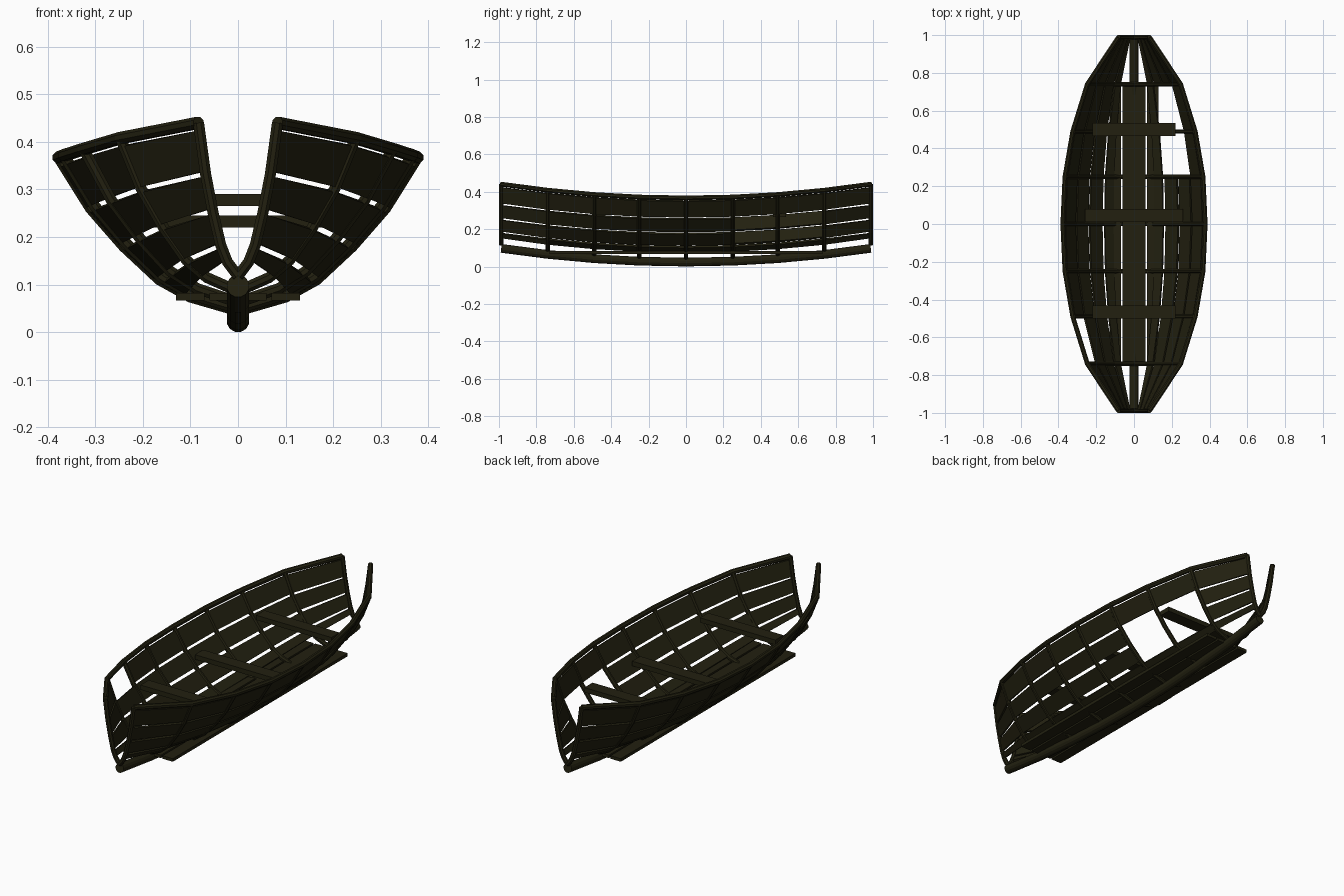
import bpy, bmesh, math
from mathutils import Vector

if "Cube" in bpy.data.objects:
    bpy.data.objects.remove(bpy.data.objects["Cube"], do_unlink=True)

wood = bpy.data.materials.new("dark_olive_wood")
wood.use_nodes = True
COLOUR = (0.016, 0.0145, 0.005, 1)
wood.diffuse_color = COLOUR
wood.node_tree.nodes["Principled BSDF"].inputs["Base Color"].default_value = COLOUR

# Hull stations along y, with the beam at each as a share of the midship beam
STATIONS = [-0.988, -0.74, -0.49, -0.25, 0, 0.25, 0.49, 0.74, 0.988]
BEAM = [0.22, 0.655, 0.86, 0.97, 1, 0.97, 0.86, 0.655, 0.22]
# Midship section, from keel to gunwale (x, z)
SECTION = [(0, 0.045), (0.1, 0.074), (0.165, 0.11), (0.24, 0.18), (0.31, 0.26), (0.377, 0.367)]
# Bottom and top height of each strake at midship, from the gunwale down
STRAKES = [(0.265, 0.351), (0.187, 0.255), (0.115, 0.176), (0.08, 0.105)]


def section_x(z):
    for (x0, z0), (x1, z1) in zip(SECTION, SECTION[1:]):
        if z <= z1:
            return x0 + (x1 - x0) * (z - z0) / (z1 - z0)
    return SECTION[-1][0]


def hull_point(i, side, z):
    y = STATIONS[i]
    return Vector((side * section_x(z) * BEAM[i], y, z + 0.075 * y * y))


def loft(name, rings):
    """Skin a row of matching rings and cap both ends."""
    bm = bmesh.new()
    rows = [[bm.verts.new(p) for p in ring] for ring in rings]
    n = len(rows[0])
    for a, b in zip(rows, rows[1:]):
        for k in range(n):
            bm.faces.new((a[k], a[(k + 1) % n], b[(k + 1) % n], b[k]))
    bm.faces.new(rows[0])
    bm.faces.new(rows[-1])
    bmesh.ops.recalc_face_normals(bm, faces=bm.faces)
    mesh = bpy.data.meshes.new(name)
    bm.to_mesh(mesh)
    bm.free()
    mesh.materials.append(wood)
    obj = bpy.data.objects.new(name, mesh)
    bpy.context.collection.objects.link(obj)


def rod(name, path, radius, along, sides=8):
    """Sweep a polygon along a path; the rings stay square to the path."""
    rings = []
    for i, p in enumerate(path):
        t = (path[min(i + 1, len(path) - 1)] - path[max(i - 1, 0)]).normalized()
        u = along.cross(t).normalized()
        v = t.cross(u)
        angles = [2 * math.pi * (k + 0.5) / sides for k in range(sides)]
        rings.append([p + radius * (u * math.cos(a) + v * math.sin(a)) for a in angles])
    loft(name, rings)


def board(name, centre, size):
    cx, cy, cz = centre
    w, l, h = (s / 2 for s in size)
    loft(name, [[(cx + a * w, cy + y, cz + b * h) for a, b in ((-1, -1), (1, -1), (1, 1), (-1, 1))]
                for y in (-l, l)])


def strake(name, side, low, high, first, last):
    """One hull plank running from station first to station last."""
    rings = []
    for i in range(first, last + 1):
        a, b = hull_point(i, side, low), hull_point(i, side, high)
        d = (b - a).normalized()
        n = Vector((d.z, 0, -d.x)) * 0.006
        rings.append([a - n, a + n, b + n, b - n])
    loft(name, rings)


UP, FORE = Vector((0, 0, 1)), Vector((0, 1, 0))
count = len(STATIONS)
rod("keel", [Vector((0, y, 0.024 + 0.075 * y * y)) for y in STATIONS], 0.024, UP, 12)

for side, label in ((1, "left"), (-1, "right")):
    # Gunwale and ribs
    rod(label + "_gunwale", [hull_point(i, side, 0.367) for i in range(count)], 0.0135, UP)
    for i in range(count):
        rod(f"{label}_rib_{i + 1}", [hull_point(i, side, z) for x, z in SECTION], 0.0125, FORE)
    # Strakes, with broken-out bays
    for row, (low, high) in enumerate(STRAKES):
        spans = [(0, count - 1)]
        if side > 0 and row in (1, 2):
            spans = [(0, 5), (7, 8)]
        elif side < 0 and row == 0:
            spans = [(0, 1), (2, 8)]
        for first, last in spans:
            strake(f"{label}_strake_{row + 1}_{first}", side, low, high, first, last)

# Floor boards
for x, label in ((-0.1, "right"), (0, "middle"), (0.1, "left")):
    board(label + "_floor_board", (x, 0, 0.075), (0.12 if x == 0 else 0.06, 1.46, 0.016))

# Thwarts
for label, y, z, width in (("front", -0.465, 0.278, 0.44), ("middle", 0.045, 0.233, 0.52),
                           ("rear", 0.5, 0.278, 0.44)):
    board(label + "_thwart", (0, y, z), (width, 0.068, 0.025))
